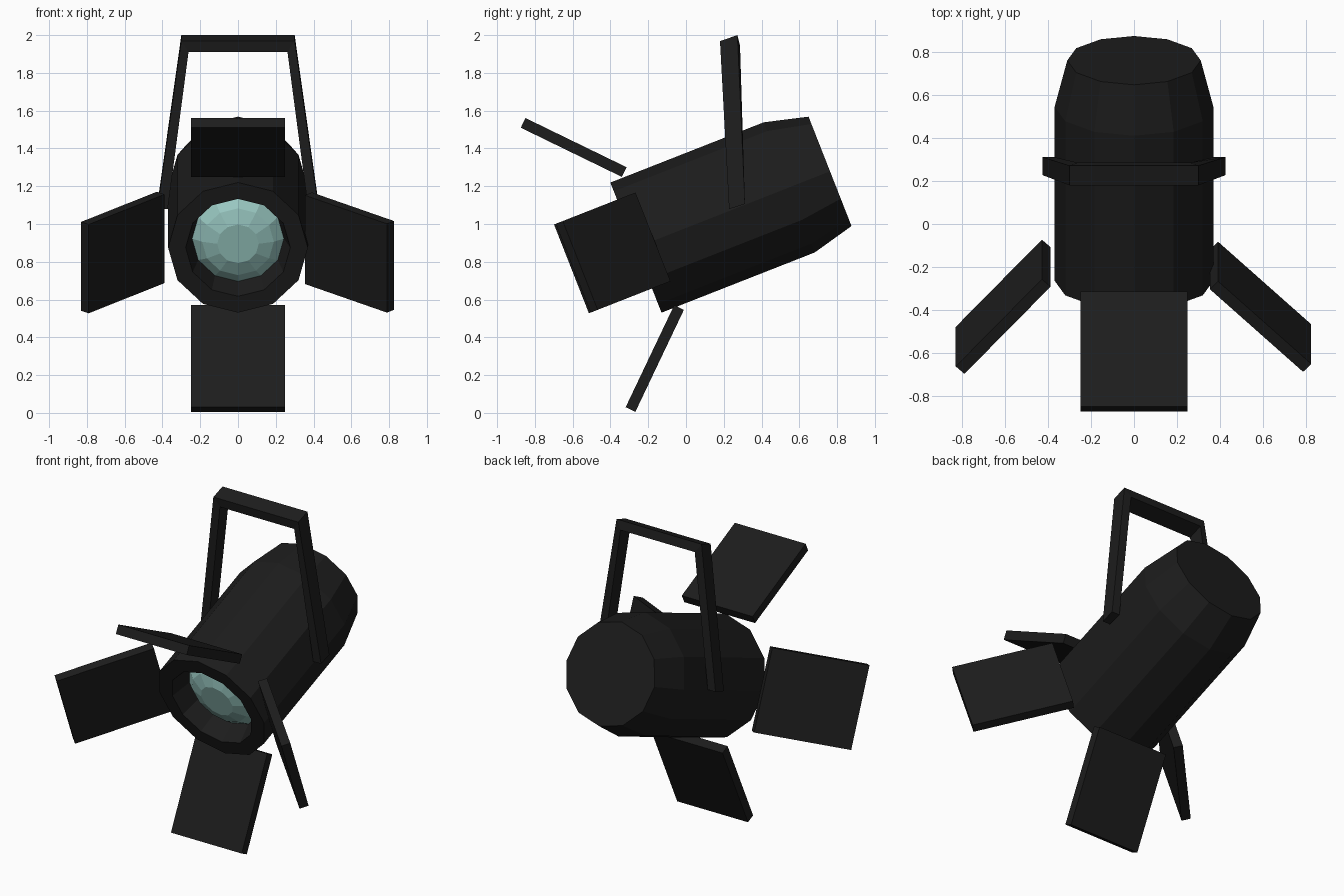
import bpy, bmesh, math
from mathutils import Matrix, Vector

if "Cube" in bpy.data.objects:
    bpy.data.objects.remove(bpy.data.objects["Cube"])

TILT = Matrix.Translation((0, -0.265, 0.875)) @ Matrix.Rotation(math.radians(21.45), 4, 'X')


def material(name, rgb):
    m = bpy.data.materials.new(name)
    m.diffuse_color = (*rgb, 1)
    m.use_nodes = True
    m.node_tree.nodes["Principled BSDF"].inputs["Base Color"].default_value = m.diffuse_color
    return m


BLACK = material("black_metal", (0.012, 0.012, 0.012))
GLASS = material("lens_glass", (0.32, 0.58, 0.54))


def finish(name, bm, mat):
    bmesh.ops.recalc_face_normals(bm, faces=bm.faces)
    me = bpy.data.meshes.new(name)
    bm.to_mesh(me)
    bm.free()
    me.materials.append(mat)
    ob = bpy.data.objects.new(name, me)
    bpy.context.collection.objects.link(ob)
    return ob


def lathe(name, profile, mat, n=12):
    """Revolve (radius, distance along axis) points, capping both ends."""
    bm = bmesh.new()
    rings = []
    for r, a in profile:
        rings.append([bm.verts.new(TILT @ Vector((r * math.cos(2 * math.pi * i / n), a,
                                                  r * math.sin(2 * math.pi * i / n))))
                      for i in range(n)])
    for p, q in zip(rings, rings[1:]):
        for i in range(n):
            j = (i + 1) % n
            bm.faces.new((p[i], p[j], q[j], q[i]))
    bm.faces.new(rings[0])
    bm.faces.new(rings[-1])
    return finish(name, bm, mat)


def flap(name, centre, size, axis, degrees):
    bm = bmesh.new()
    bmesh.ops.create_cube(bm, size=1, matrix=TILT @ Matrix.Translation(centre)
                          @ Matrix.Rotation(math.radians(degrees), 4, axis)
                          @ Matrix.Diagonal((*size, 1)))
    return finish(name, bm, BLACK)


# Lamp housing with tapered back and recessed front
lathe("lamp_housing", [(0.311, 1.104), (0.37, 0.872), (0.37, 0), (0.277, 0),
                       (0.243, 0.13)], BLACK)

# Domed lens
lathe("lens", [(0.243, 0.13), (0.19, 0.085), (0.11, 0.055)], GLASS)

# Four barn door flaps
flap("top_flap", (0, -0.113, 0.614), (0.5, 0.595, 0.057), 'X', -47.4)
flap("bottom_flap", (0, -0.122, -0.583), (0.5, 0.598, 0.057), 'X', 43.1)
flap("left_flap", (-0.61, -0.122, 0.02), (0.055, 0.593, 0.505), 'Z', -42.6)
flap("right_flap", (0.59, -0.122, 0.02), (0.055, 0.6, 0.505), 'Z', 46.4)

# Hanging yoke: each section is outer front, outer back, inner back, inner front
foot = [(0.427, 0.228, 1.079), (0.427, 0.312, 1.106), (0.372, 0.312, 1.106), (0.372, 0.228, 1.079)]
corner = [(0.30, 0.18, 1.968), (0.30, 0.272, 2.0), (0.262, 0.286, 1.945), (0.262, 0.192, 1.91)]
mirror = lambda pts: [(-x, y, z) for x, y, z in pts]
bm = bmesh.new()
sections = [[bm.verts.new(p) for p in s] for s in (foot, corner, mirror(corner), mirror(foot))]
for p, q in zip(sections, sections[1:]):
    for i in range(4):
        j = (i + 1) % 4
        bm.faces.new((p[i], p[j], q[j], q[i]))
bm.faces.new(sections[0])
bm.faces.new(sections[-1])
finish("hanging_yoke", bm, BLACK)
